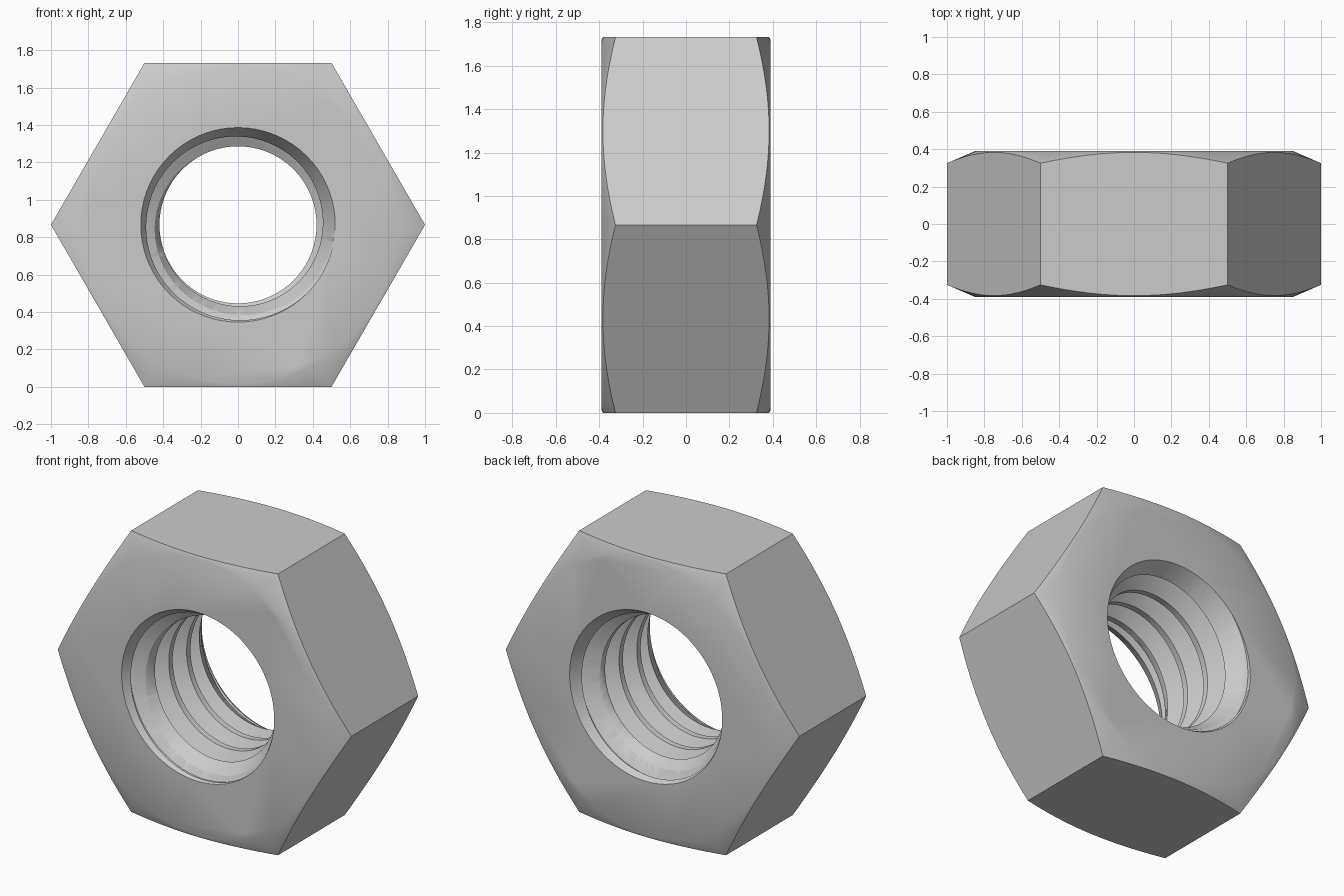
import bpy, bmesh, math
from mathutils import Vector

cube = bpy.data.objects.get("Cube")
if cube:
    bpy.data.objects.remove(cube)

HALF = 0.39                     # half thickness
MID = math.sqrt(3) / 2          # height of the bore axis
MINOR, MAJOR = 0.42, 0.52       # thread radii
PITCH, SEGS = 0.173, 72

steel = bpy.data.materials.new("steel_grey")
steel.use_nodes = True
colour = (0.6, 0.6, 0.6, 1)
steel.diffuse_color = colour
steel.node_tree.nodes["Principled BSDF"].inputs["Base Color"].default_value = colour


def polar(r, a, y):
    return Vector((r * math.cos(a), y, MID + r * math.sin(a)))


def finish(name, bm):
    bmesh.ops.recalc_face_normals(bm, faces=bm.faces)
    mesh = bpy.data.meshes.new(name)
    bm.to_mesh(mesh)
    bm.free()
    mesh.materials.append(steel)
    obj = bpy.data.objects.new(name, mesh)
    bpy.context.collection.objects.link(obj)
    return obj


def lathe(name, profile, segs):
    """Capped solid of revolution about the bore axis."""
    bm = bmesh.new()
    rings = [[bm.verts.new(polar(r, math.tau * i / segs, y)) for i in range(segs)]
             for r, y in profile]
    for lo, hi in zip(rings, rings[1:]):
        for i in range(segs):
            j = (i + 1) % segs
            bm.faces.new((lo[i], lo[j], hi[j], hi[i]))
    bm.faces.new(rings[0])
    bm.faces.new(rings[-1])
    return finish(name, bm)


def thread_solid(name):
    """Right-handed screw shape, closed by a cone at each end."""
    flank = (MAJOR - MINOR) * math.tan(math.radians(30))
    root = 0.02
    section = [(MAJOR, 0), (MINOR, flank), (MINOR, PITCH - flank - root),
               (MAJOR, PITCH - root), (MAJOR, PITCH)]
    start = -HALF - 2 * PITCH
    turns = 8
    bm = bmesh.new()
    rows = []
    for i in range(turns * SEGS + 1):
        a = -math.tau * i / SEGS
        lift = start + PITCH * i / SEGS
        rows.append([bm.verts.new(polar(r, a, lift + y)) for r, y in section])
    for p, q in zip(rows, rows[1:]):
        for j in range(len(section) - 1):
            bm.faces.new((p[j], q[j], q[j + 1], p[j + 1]))
    bmesh.ops.remove_doubles(bm, verts=bm.verts, dist=0.0005)
    tips = {s: bm.verts.new((0, s * 1.5, MID)) for s in (-1, 1)}
    for e in [e for e in bm.edges if e.is_boundary]:
        side = 1 if e.verts[0].co.y > 0 else -1
        bm.faces.new((*e.verts, tips[side]))
    return finish(name, bm)


def combine(target, tool, operation):
    mod = target.modifiers.new(tool.name, 'BOOLEAN')
    mod.operation, mod.solver, mod.object = operation, 'EXACT', tool
    bpy.context.view_layer.objects.active = target
    bpy.ops.object.modifier_apply(modifier=mod.name)
    bpy.data.objects.remove(tool)


# Hexagonal body
nut = lathe("hex_nut", [(1, -HALF), (1, HALF)], 6)

# Conical corner chamfers on both faces
outer = [(0.85, HALF), (1.2, HALF - 0.35 * 0.433)]
combine(nut, lathe("corner_chamfer", [(r, -y) for r, y in outer] + outer[::-1], 96),
        'INTERSECT')

# Threaded bore
combine(nut, thread_solid("thread_cutter"), 'DIFFERENCE')

# Countersink at each mouth of the bore
slope = math.sqrt(3)
for s in (-1, 1):
    sink = [(MAJOR + 0.05, s * (HALF + 0.05 * slope)),
            (MINOR - 0.02, s * (HALF - (MAJOR - MINOR + 0.02) * slope))]
    combine(nut, lathe("countersink_cutter", sink, SEGS), 'DIFFERENCE')

# Smooth shading with crisp hex and thread edges
bpy.ops.object.select_all(action='DESELECT')
nut.select_set(True)
bpy.context.view_layer.objects.active = nut
bpy.ops.object.shade_smooth_by_angle(angle=math.radians(30))
